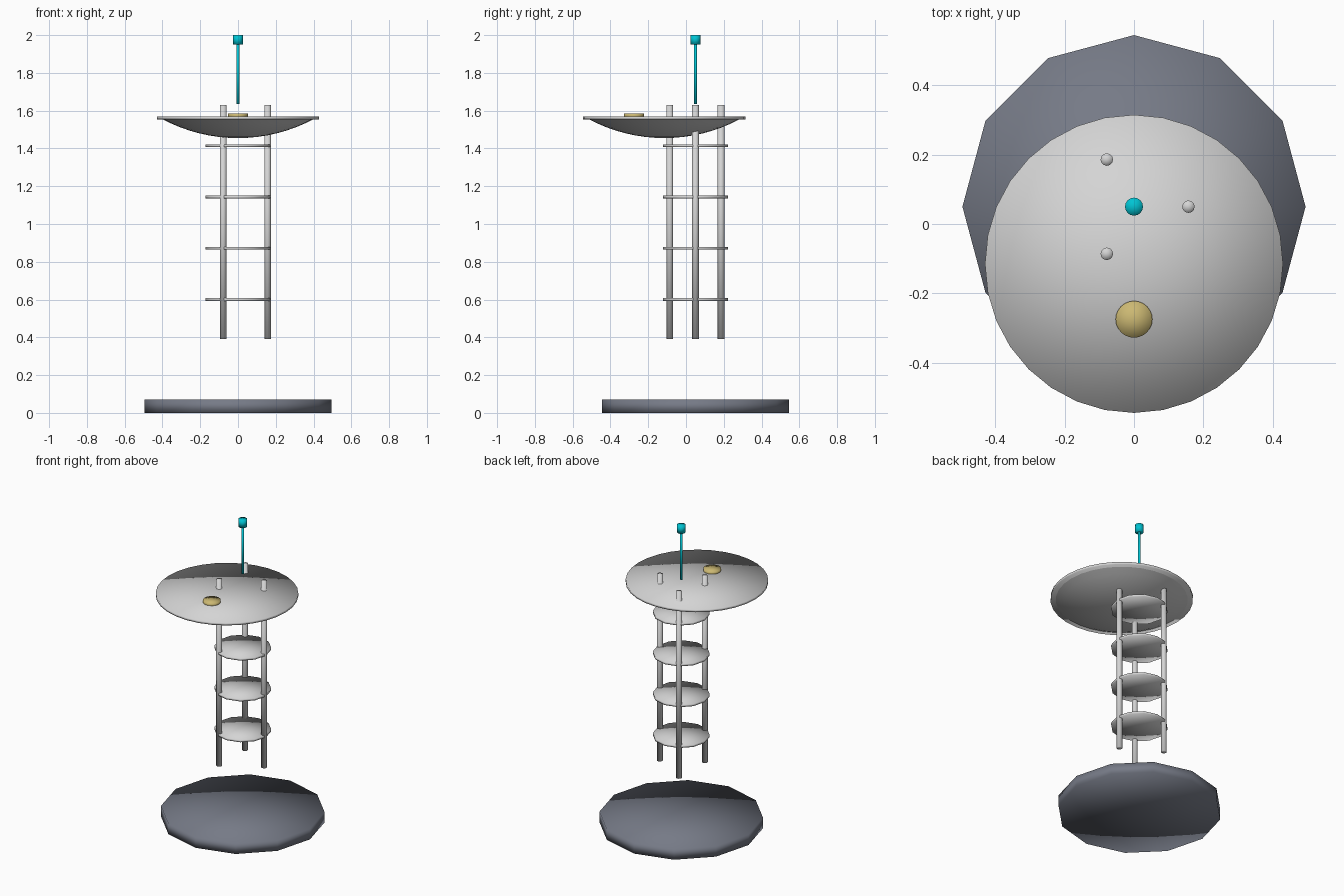
import bpy, bmesh, math
from mathutils import Matrix

cube = bpy.data.objects.get("Cube")
if cube:
    bpy.data.objects.remove(cube, do_unlink=True)


def material(name, rgb):
    m = bpy.data.materials.new(name)
    m.use_nodes = True
    m.diffuse_color = (*rgb, 1)
    m.node_tree.nodes["Principled BSDF"].inputs["Base Color"].default_value = (*rgb, 1)
    return m


slate = material("slate", (0.18, 0.195, 0.24))
grey = material("light grey", (0.66, 0.66, 0.66))
gold = material("gold", (0.6, 0.48, 0.17))
cyan = material("cyan", (0.0, 0.55, 0.65))


def finish(name, bm, mat):
    bmesh.ops.recalc_face_normals(bm, faces=bm.faces)
    for f in bm.faces:
        f.smooth = True
    me = bpy.data.meshes.new(name)
    bm.to_mesh(me)
    bm.free()
    me.materials.append(mat)
    ob = bpy.data.objects.new(name, me)
    bpy.context.collection.objects.link(ob)
    return ob


def disc(name, x, y, z0, z1, r, sides, mat):
    """Upright cylinder with fan caps, softly shaded all over."""
    bm = bmesh.new()
    bmesh.ops.create_cone(bm, cap_ends=True, cap_tris=True, segments=sides,
                          radius1=r, radius2=r, depth=z1 - z0,
                          matrix=Matrix.Translation((x, y, (z0 + z1) / 2)))
    return finish(name, bm, mat)


AXIS_Y = 0.05
DISH_Y = -0.115

# Foundation
disc("base", 0, AXIS_Y, 0, 0.07, 0.495, 12, slate)

# Three mast poles and the round platforms between them
for i in range(3):
    a = i * math.tau / 3
    disc(f"mast_pole_{i + 1}", 0.157 * math.cos(a), AXIS_Y + 0.157 * math.sin(a),
         0.39, 1.63, 0.018, 12, grey)
for i in range(4):
    z = 0.6 + i * 0.2715
    disc(f"platform_{i + 1}", 0, AXIS_Y, z - 0.007, z + 0.007, 0.172, 12, grey)

# Dish: rim plate above a shallow spherical bowl
disc("dish_rim", 0, DISH_Y, 1.554, 1.57, 0.43, 32, grey)
bm = bmesh.new()
WIDTH, DEPTH, RINGS = 0.4, 0.1, 8
radius = (WIDTH ** 2 + DEPTH ** 2) / (2 * DEPTH)
span = math.asin(WIDTH / radius)
profile = []
for i in range(RINGS + 1):
    a = span * i / RINGS
    profile.append(bm.verts.new((radius * math.sin(a), DISH_Y,
                                 1.455 + radius * (1 - math.cos(a)))))
edges = [bm.edges.new(pair) for pair in zip(profile, profile[1:])]
bmesh.ops.spin(bm, geom=profile + edges, cent=(0, DISH_Y, 0), axis=(0, 0, 1),
               angle=math.tau, steps=32)
bmesh.ops.remove_doubles(bm, verts=bm.verts, dist=0.0005)
finish("dish_bowl", bm, grey)

# Feed button on the dish
disc("feed_button", 0, -0.275, 1.56, 1.586, 0.053, 24, gold)

# Antenna
disc("antenna_rod", 0, AXIS_Y, 1.635, 1.96, 0.008, 8, cyan)
disc("antenna_tip", 0, AXIS_Y, 1.95, 2.0, 0.026, 16, cyan)
